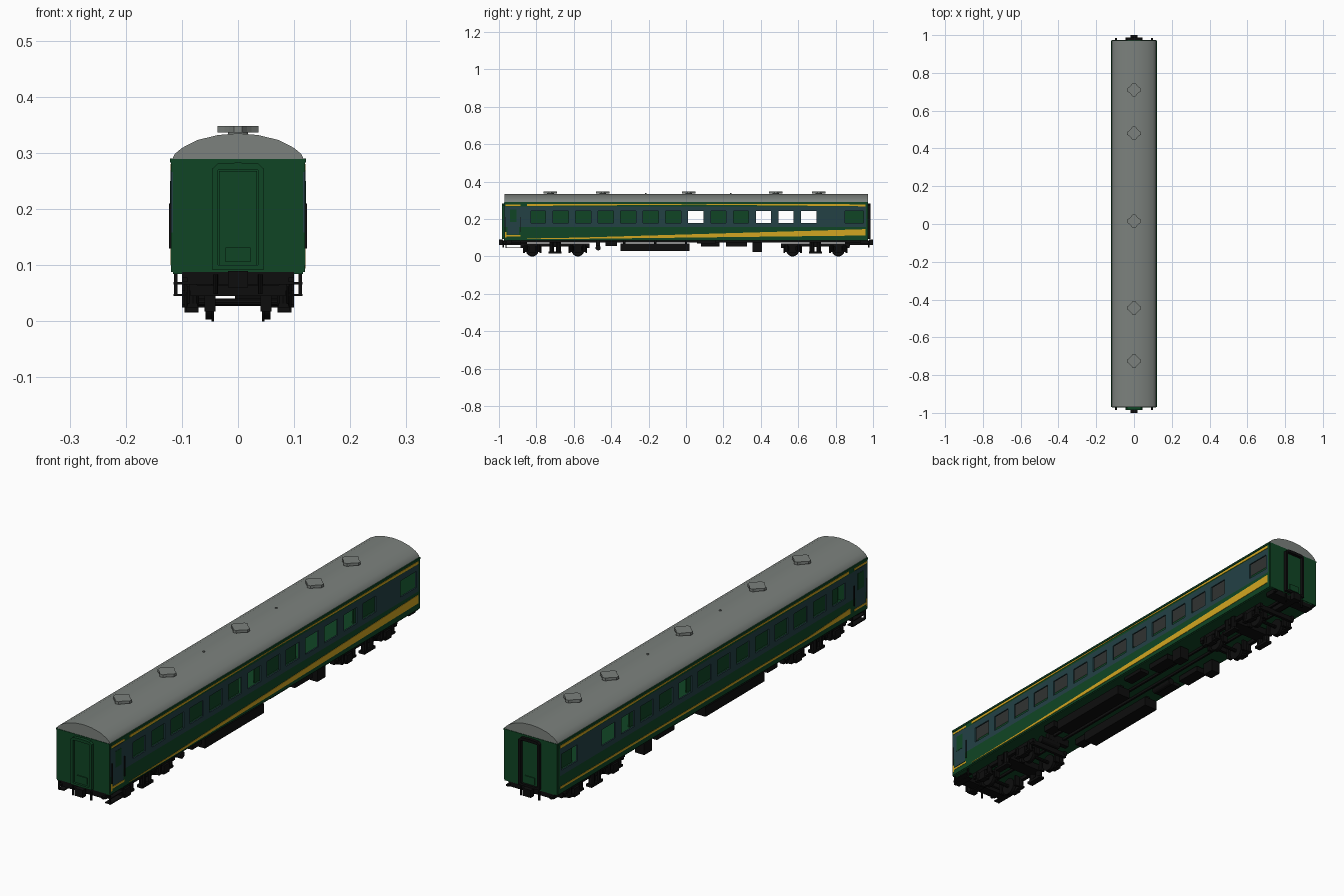
import bpy
import bmesh
import math
from mathutils import Matrix, Vector

if "Cube" in bpy.data.objects:
    bpy.data.objects.remove(bpy.data.objects["Cube"])

SIDES = (-1, 1)
HALF = 0.116            # half body width
BACK, FRONT = 0.972, -0.97
FLOOR, EAVES = 0.088, 0.289


def material(name, r, g, b):
    mat = bpy.data.materials.new(name)
    mat.use_nodes = True
    mat.diffuse_color = (r, g, b, 1)
    mat.node_tree.nodes["Principled BSDF"].inputs["Base Color"].default_value = (r, g, b, 1)
    return mat


green = material("coach green", 0.005, 0.06, 0.018)
teal = material("window band teal", 0.017, 0.052, 0.06)
yellow = material("stripe yellow", 0.65, 0.38, 0.015)
grey = material("roof grey", 0.2, 0.22, 0.205)
black = material("underframe black", 0.004, 0.004, 0.004)


def finish(name, bm, *mats, smooth=False):
    bmesh.ops.recalc_face_normals(bm, faces=bm.faces)
    mesh = bpy.data.meshes.new(name)
    bm.to_mesh(mesh)
    bm.free()
    obj = bpy.data.objects.new(name, mesh)
    bpy.context.collection.objects.link(obj)
    for mat in mats:
        mesh.materials.append(mat)
    if smooth:
        bpy.ops.object.select_all(action="DESELECT")
        obj.select_set(True)
        bpy.context.view_layer.objects.active = obj
        bpy.ops.object.shade_smooth_by_angle(angle=0.6)
    return obj


def add_box(bm, x, y, z):
    """Box from (low, high) pairs along each axis."""
    size = [hi - lo for lo, hi in (x, y, z)]
    mid = [(hi + lo) / 2 for lo, hi in (x, y, z)]
    bmesh.ops.create_cube(bm, size=1, matrix=Matrix.Translation(mid) @ Matrix.Diagonal((*size, 1)))


def add_cyl(bm, centre, radius, depth, axis="X", sides=16, top=None):
    turn = {"X": Matrix.Rotation(math.pi / 2, 4, "Y"),
            "Y": Matrix.Rotation(math.pi / 2, 4, "X"), "Z": Matrix()}[axis]
    bmesh.ops.create_cone(bm, cap_ends=True, segments=sides, radius1=radius,
                          radius2=radius if top is None else top, depth=depth,
                          matrix=Matrix.Translation(centre) @ turn)


def box(name, mat, x, y, z):
    bm = bmesh.new()
    add_box(bm, x, y, z)
    return finish(name, bm, mat)


def mirrored(s, lo, hi):
    return tuple(sorted((s * lo, s * hi)))


def prism(bm, points, offset):
    face = bm.faces.new([bm.verts.new(p) for p in points])
    new = bmesh.ops.extrude_face_region(bm, geom=[face])["geom"]
    bmesh.ops.translate(bm, vec=offset, verts=[v for v in new if isinstance(v, bmesh.types.BMVert)])


# Side walls: a grid of panels with open windows
windows = [(-0.67 + 0.1205 * i, 0.041) for i in range(12)] + [(-0.79, 0.04), (0.9, 0.05)]
y_lines = sorted([FRONT, -0.87, 0.962, BACK] + [c + d * h for c, h in windows for d in SIDES])
z_lines = [FLOOR, 0.158, 0.178, 0.242, 0.266, EAVES]
for s in SIDES:
    bm = bmesh.new()
    for y0, y1 in zip(y_lines, y_lines[1:]):
        for z0, z1 in zip(z_lines, z_lines[1:]):
            y, z = (y0 + y1) / 2, (z0 + z1) / 2
            if 0.178 < z < 0.242 and any(abs(y - c) < h for c, h in windows):
                continue
            face = bm.faces.new([bm.verts.new((s * HALF, a, b))
                                 for a, b in ((y0, z0), (y1, z0), (y1, z1), (y0, z1))])
            face.material_index = int(0.158 < z < 0.266 and y < 0.962)
    bmesh.ops.remove_doubles(bm, verts=bm.verts, dist=0.0001)
    wall = finish("left_wall" if s > 0 else "right_wall", bm, green, teal)
    solid = wall.modifiers.new("thickness", "SOLIDIFY")
    solid.thickness = 0.006
    solid.offset = 0

# Floor and compartment partitions
box("floor", green, (-HALF, HALF), (FRONT, BACK), (FLOOR - 0.004, FLOOR + 0.004))
bm = bmesh.new()
for span in ((-0.95, 0), (0.1, 0.36), (0.72, 0.96)):
    add_box(bm, (-0.003, 0.003), span, (FLOOR, EAVES))
finish("corridor_partition", bm, green)

# Arched roof
half_arch = [(0.117, EAVES), (0.113, 0.298), (0.1, 0.309), (0.073, 0.323), (0.036, 0.332)]
arch = half_arch + [(0, 0.335)] + [(-x, z) for x, z in reversed(half_arch)]
bm = bmesh.new()
prism(bm, [(x, FRONT, z) for x, z in arch], Vector((0, BACK - FRONT, 0)))
finish("roof", bm, grey, smooth=True)

# Roof ventilators with a four-lobed outline, and small roof plugs
bm = bmesh.new()
for y in (-0.725, -0.445, 0.015, 0.48, 0.71):
    outline = []
    for i in range(16):
        a = math.tau * (i + 0.5) / 16
        r = 0.029 if i % 4 in (1, 2) else 0.037
        outline.append((r * math.cos(a), y + r * math.sin(a), 0.337))
    prism(bm, outline, Vector((0, 0, 0.011)))
    add_cyl(bm, (0, y, 0.334), 0.018, 0.012, "Z", 12)
for y in (-0.215, 0.24):
    add_cyl(bm, (0, y, 0.336), 0.004, 0.006, "Z", 8)
finish("roof_ventilators", bm, grey)

# Side trim: gutters, stripes, entrance doors and steps
for s in SIDES:
    side = "left" if s > 0 else "right"
    plate = s * (HALF + 0.003)
    box(side + "_gutter", green, mirrored(s, HALF, 0.121), (FRONT, BACK), (0.283, 0.29))
    bm = bmesh.new()
    stripes = [[(-0.85, 0.27), (0.05, 0.277), (0.05, 0.28), (-0.85, 0.28)],
               [(0.05, 0.277), (0.96, 0.268), (0.96, 0.279), (0.05, 0.28)]]
    if s > 0:
        stripes.append([(-0.85, 0.094), (-0.57, 0.094), (0.96, 0.112), (0.96, 0.146), (-0.57, 0.101), (-0.85, 0.096)])
    else:
        stripes.append([(-0.86, 0.108), (0.96, 0.108), (0.96, 0.116), (-0.6, 0.116), (-0.86, 0.13)])
    for stripe in stripes:
        prism(bm, [(plate, y, z) for y, z in stripe], Vector((s * 0.0015, 0, 0)))
    add_box(bm, mirrored(s, HALF, 0.12), (-0.965, -0.885), (0.108, 0.116))
    add_box(bm, mirrored(s, HALF, 0.12), (-0.968, -0.96), (0.1, 0.13))
    add_box(bm, mirrored(s, HALF, 0.12), (-0.965, -0.885), (0.27, 0.278))
    finish(side + "_stripes", bm, yellow)

    box(side + "_entrance_door", teal, mirrored(s, HALF, 0.1205), (-0.955, -0.892), (0.118, 0.268))
    box(side + "_door_window", green, mirrored(s, HALF, 0.1215), (-0.942, -0.905), (0.185, 0.25))
    bm = bmesh.new()
    for y in (-0.963, -0.884):
        add_box(bm, mirrored(s, HALF, 0.123), (y - 0.0015, y + 0.0015), (0.13, 0.21))
        add_box(bm, mirrored(s, 0.108, 0.114), (y - 0.002, y + 0.002), (0.045, FLOOR))
    for z in (0.047, 0.068):
        add_box(bm, mirrored(s, 0.09, 0.115), (-0.963, -0.884), (z - 0.002, z + 0.002))
    finish(side + "_steps_and_handrails", bm, black)

# End walls with gangway doors, frames and couplers
for d, y, end in ((-1, FRONT, "front"), (1, BACK, "back")):
    box(end + "_end_wall", green, (-HALF, HALF), mirrored(d, abs(y) - 0.006, abs(y) + 0.002), (FLOOR, EAVES))
    base = abs(y) + 0.002
    box(end + "_gangway_door", green, (-0.034, 0.034), mirrored(d, base, base + 0.004), (0.1, 0.268))
    box(end + "_door_panel", green, (-0.022, 0.022), mirrored(d, base, base + 0.008), (0.106, 0.132))
    bm = bmesh.new()
    for s in SIDES:
        add_box(bm, mirrored(s, 0.036, 0.046), mirrored(d, base, base + 0.013), (0.098, 0.272))
        bevelled = [(s * 0.046, 0.272), (s * 0.036, 0.281), (0, 0.283), (0, 0.271), (s * 0.036, 0.27)]
        prism(bm, [(x, d * base, z) for x, z in bevelled], Vector((0, d * 0.013, 0)))
    add_box(bm, (-0.046, 0.046), mirrored(d, base, base + 0.013), (0.092, 0.1))
    finish(end + "_gangway_frame", bm, green if d < 0 else black)

    bm = bmesh.new()
    add_box(bm, (-0.1, 0.1), mirrored(d, 0.93, 0.972), (0.066, FLOOR))
    add_box(bm, (-0.012, 0.012), mirrored(d, 0.85, 0.985), (0.062, 0.084))
    add_box(bm, (-0.018, 0.018), mirrored(d, 0.978, 1), (0.06, 0.09))
    for s in SIDES:
        add_cyl(bm, (s * 0.04, d * 0.978, 0.066), 0.004, 0.035, "Z", 8)
        add_box(bm, mirrored(s, 0.09, 0.1), mirrored(d, 0.95, 0.985), (0.07, 0.078))
    finish(end + "_coupler", bm, black)

# Bogies
for centre, end in ((-0.7, "front"), (0.692, "back")):
    wheels, frame = bmesh.new(), bmesh.new()
    for d in SIDES:
        y = centre + d * 0.122
        add_cyl(wheels, (0, y, 0.034), 0.007, 0.17, "X", 10)
        for s in SIDES:
            add_cyl(wheels, (s * 0.052, y, 0.034), 0.031, 0.012, "X", 24)
            add_cyl(wheels, (s * 0.045, y, 0.034), 0.034, 0.004, "X", 24)
            add_box(frame, mirrored(s, 0.07, 0.092), (y - 0.018, y + 0.018), (0.018, 0.052))
            for e in SIDES:
                add_cyl(frame, (s * 0.08, y + e * 0.034, 0.045), 0.011, 0.034, "Z", 10)
                add_box(frame, mirrored(s, 0.04, 0.06), (y + e * 0.045 - 0.005, y + e * 0.045 + 0.005), (0.018, 0.062))
            add_box(frame, mirrored(s, 0.072, 0.09), (y - 0.045, y + 0.045), (0.024, 0.032))
        add_box(frame, (-0.085, 0.085), (y + d * 0.055 - 0.006, y + d * 0.055 + 0.006), (0.045, 0.065))
    for s in SIDES:
        add_box(frame, mirrored(s, 0.073, 0.087), (centre - 0.185, centre + 0.185), (0.054, 0.07))
        add_box(frame, mirrored(s, 0.07, 0.095), (centre - 0.035, centre + 0.035), (0.016, 0.026))
        for e in SIDES:
            add_cyl(frame, (s * 0.083, centre + e * 0.018, 0.05), 0.013, 0.05, "Z", 10)
    add_box(frame, (-0.09, 0.09), (centre - 0.03, centre + 0.03), (0.05, 0.076))
    add_cyl(frame, (0, centre, 0.08), 0.03, 0.016, "Z", 16)
    finish(end + "_bogie_wheels", wheels, black, smooth=True)
    finish(end + "_bogie_frame", frame, black)

# Underfloor equipment
bm = bmesh.new()
for s in SIDES:
    add_box(bm, mirrored(s, 0.02, 0.028), (-0.93, 0.93), (0.074, 0.086))
    add_box(bm, mirrored(s, 0.04, 0.1), (-0.35, 0.02), (0.03, 0.068))
    for y in (-0.33, -0.165, 0):
        add_box(bm, mirrored(s, 0.06, 0.075), (y - 0.006, y + 0.006), (0.066, 0.086))
    add_box(bm, mirrored(s, 0.05, 0.1), (0.215, 0.325), (0.054, 0.076))
    add_box(bm, mirrored(s, 0.06, 0.1), (0.355, 0.405), (0.025, 0.075))
    add_box(bm, mirrored(s, 0.06, 0.1), (0.06, 0.16), (0.07, 0.086))
    add_box(bm, mirrored(s, 0.06, 0.1), (-0.43, -0.37), (0.055, 0.08))
add_cyl(bm, (0.04, -0.47, 0.046), 0.014, 0.09, "X", 12)
add_cyl(bm, (-0.04, 0.13, 0.066), 0.013, 0.1, "Y", 12)
add_box(bm, (-0.05, 0.05), (-0.48, -0.46), (0.055, 0.086))
finish("underfloor_equipment", bm, black)
